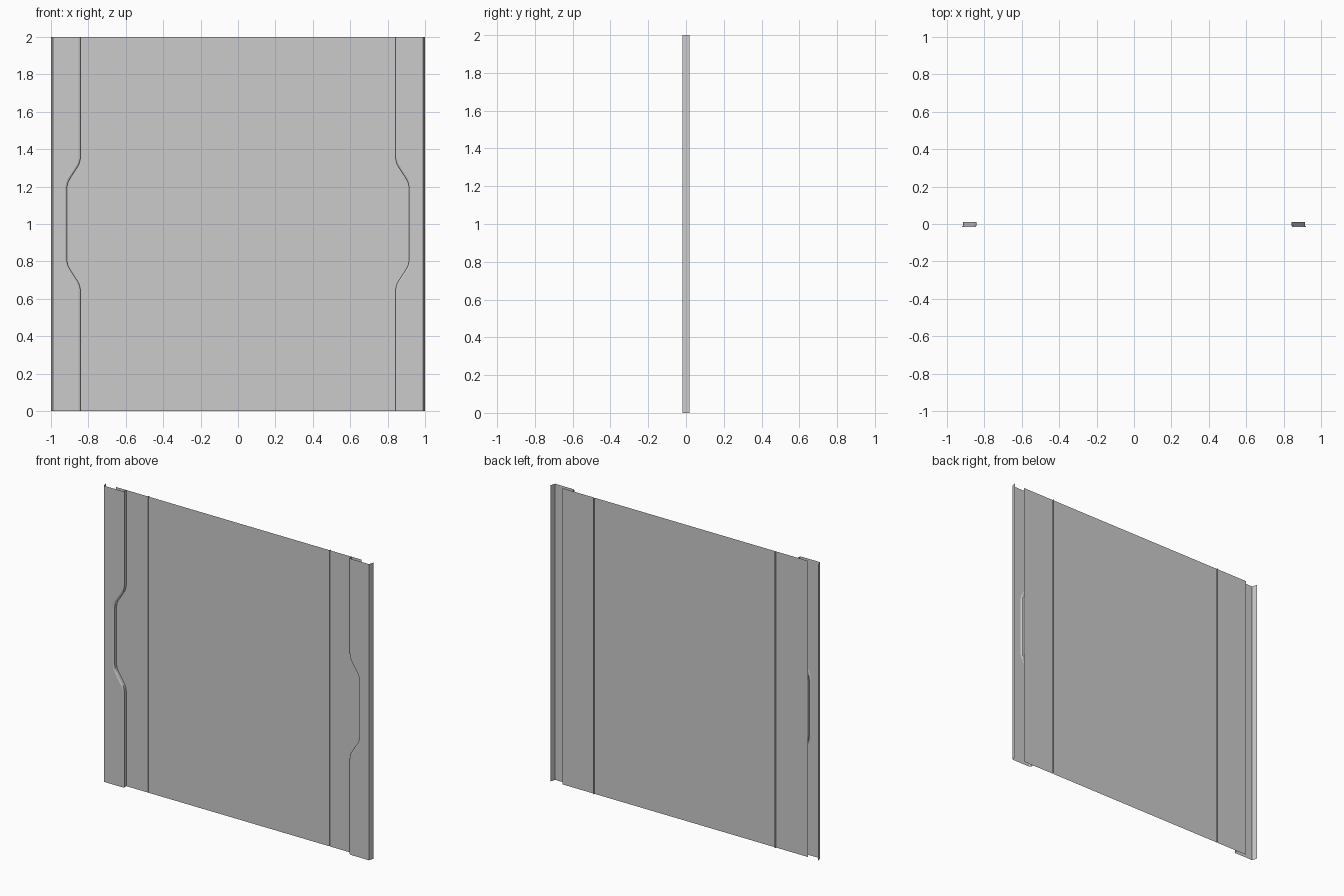
import bpy

if "Cube" in bpy.data.objects:
    bpy.data.objects.remove(bpy.data.objects["Cube"])

# One plain grey for the whole sheet-metal panel
grey = bpy.data.materials.new("panel_grey")
grey.diffuse_color = (0.6, 0.6, 0.6, 1.0)
grey.use_nodes = True
grey.node_tree.nodes["Principled BSDF"].inputs["Base Color"].default_value = grey.diffuse_color

BACK, FRONT, RIB = 0.010, -0.017, 0.018


def loft(name, rows):
    """Skin a sheet through rows of points; rows run upward, points run toward +x."""
    n = len(rows[0])
    verts = [p for row in rows for p in row]
    faces = [(r * n + i, r * n + i + 1, (r + 1) * n + i + 1, (r + 1) * n + i)
             for r in range(len(rows) - 1) for i in range(n - 1)]
    mesh = bpy.data.meshes.new(name)
    mesh.from_pydata(verts, [], faces)
    mesh.materials.append(grey)
    obj = bpy.data.objects.new(name, mesh)
    bpy.context.collection.objects.link(obj)
    return obj


# Back panel with two narrow ribs pressed out to the rear
half = [(0.675, BACK), (0.675, RIB), (0.681, RIB), (0.681, BACK), (0.917, BACK)]
section = [(-x, y) for x, y in reversed(half)] + half
loft("back_panel", [[(x, y, z) for x, y in section] for z in (0, 2)])

# Wall line of the side strips: straight, with a rounded outward grip bay mid-height
lower = [(0.842, 0.0), (0.842, 0.645), (0.845, 0.665), (0.852, 0.685),
         (0.903, 0.765), (0.911, 0.785), (0.915, 0.81)]
contour = lower + [(x, 2 - z) for x, z in reversed(lower)]


def strip_section(c):
    """Standing wall, rounded lip, front face and rearward outer fold."""
    return [(c, BACK), (c, -0.010), (c + 0.003, -0.014), (c + 0.010, FRONT),
            (0.985, FRONT), (0.990, -0.018), (0.996, 0.0), (1.0, RIB)]


for side, name in ((1, "right_side_strip"), (-1, "left_side_strip")):
    rows = []
    for c, z in contour:
        row = [(side * x, y, z) for x, y in strip_section(c)]
        rows.append(row[::side])
    loft(name, rows)
